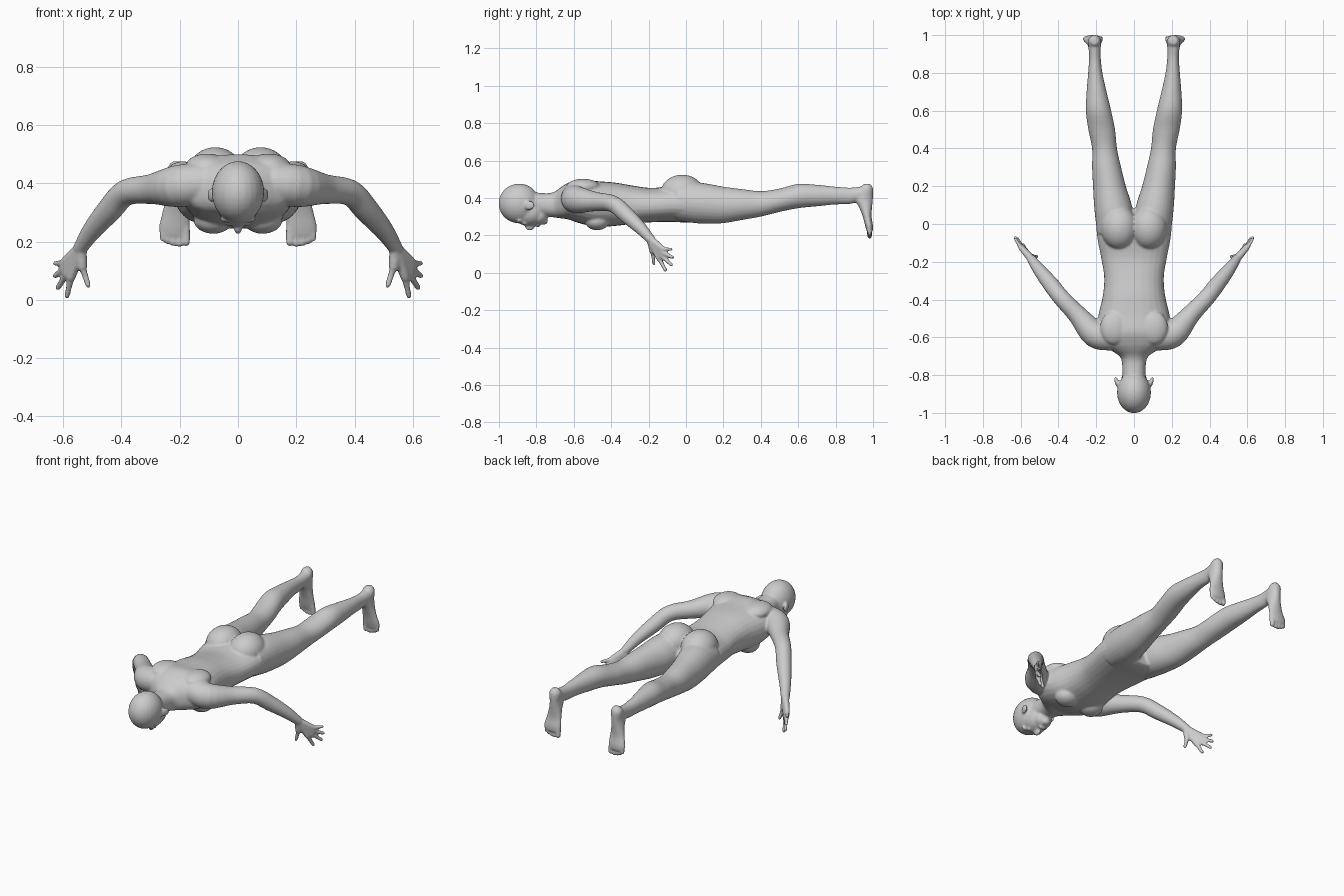
import bpy, bmesh, math
from mathutils import Vector, Matrix

cube = bpy.data.objects.get("Cube")
if cube:
    bpy.data.objects.remove(cube)

bm = bmesh.new()
SIDES = 28


def spline(rows, steps=4):
    """Catmull-Rom interpolation through rows of numbers."""
    out = []
    for i in range(len(rows) - 1):
        a, b = rows[max(i - 1, 0)], rows[i]
        c, d = rows[i + 1], rows[min(i + 2, len(rows) - 1)]
        for k in range(steps):
            t = k / steps
            out.append([0.5 * (2 * q + (r - p) * t + (2 * p - 5 * q + 4 * r - s) * t * t
                               + (3 * q - p - 3 * r + s) * t ** 3)
                        for p, q, r, s in zip(a, b, c, d)])
    return out + [list(rows[-1])]


def skin(rings):
    """Join rings of points into a closed shell."""
    loops = [[bm.verts.new(p) for p in ring] for ring in rings]
    for a, b in zip(loops, loops[1:]):
        for i in range(len(a)):
            j = (i + 1) % len(a)
            bm.faces.new((a[i], a[j], b[j], b[i]))
    bm.faces.new(loops[0])
    bm.faces.new(loops[-1])


def loft(rows, side=1, upright=False, power=1.0):
    """Rows: station, centre x, half width, high edge, low edge."""
    rings = []
    for at, cx, w, hi, lo in spline(rows):
        ring = []
        for i in range(SIDES):
            a = math.tau * i / SIDES
            c, s = math.cos(a), math.sin(a)
            x = side * (cx + w * math.copysign(abs(c) ** power, c))
            v = (hi + lo) / 2 + (hi - lo) / 2 * math.copysign(abs(s) ** power, s)
            ring.append((x, v, at) if upright else (x, at, v))
        rings.append(ring)
    skin(rings)


def ball(center, radii, side=1, tilt=0):
    m = (Matrix.Translation((side * center[0], center[1], center[2]))
         @ Matrix.Rotation(side * tilt, 4, 'Z') @ Matrix.Diagonal((*radii, 1)))
    bmesh.ops.create_uvsphere(bm, u_segments=24, v_segments=16, radius=1, matrix=m)


def tube(rows, side=1):
    """Rows: x, y, z, radius; rounded at both ends."""
    pts = spline(rows)
    rings = []
    for i, (x, y, z, r) in enumerate(pts):
        p, q = pts[max(i - 1, 0)], pts[min(i + 1, len(pts) - 1)]
        turn = (Vector(q[:3]) - Vector(p[:3])).to_track_quat('Z', 'Y')
        ring = []
        for k in range(SIDES):
            a = math.tau * k / SIDES
            v = Vector((x, y, z)) + turn @ Vector((r * math.cos(a), r * math.sin(a), 0))
            ring.append((side * v.x, v.y, v.z))
        rings.append(ring)
    skin(rings)
    for x, y, z, r in (rows[0], rows[-1]):
        ball((x, y, z), (r, r, r), side)


# Neck, chest, waist and hips
loft([(-.82, 0, .060, .43, .31), (-.74, 0, .063, .425, .30), (-.70, 0, .077, .435, .295),
      (-.665, 0, .130, .46, .29), (-.63, 0, .185, .48, .285), (-.57, 0, .198, .50, .265),
      (-.48, 0, .188, .49, .245), (-.38, 0, .165, .482, .25), (-.28, 0, .158, .465, .262),
      (-.18, 0, .174, .453, .27), (-.08, 0, .193, .465, .272), (0, 0, .198, .465, .268),
      (.05, 0, .17, .43, .27), (.08, 0, .11, .39, .28)], power=.88)

# Head: skull, face, jaw, chin, nose and lips
ball((0, -.892, .37), (.09, .11, .106))
ball((0, -.84, .322), (.07, .09, .072))
ball((0, -.79, .305), (.054, .05, .05))
ball((0, -.76, .277), (.025, .022, .02))
ball((0, -.835, .247), (.014, .026, .022))
ball((0, -.792, .255), (.024, .012, .012))

leg = [(-.05, .10, .095, .475, .28), (.05, .105, .102, .483, .265), (.12, .115, .098, .475, .262),
       (.2, .13, .087, .46, .265), (.3, .145, .077, .447, .282), (.4, .156, .066, .436, .30),
       (.5, .171, .071, .45, .325), (.6, .188, .067, .475, .345), (.7, .198, .053, .47, .355),
       (.8, .205, .038, .46, .365), (.88, .207, .031, .455, .368), (.95, .209, .033, .462, .39),
       (.985, .209, .030, .455, .40)]
foot = [(.475, .209, .018, .985, .95), (.45, .209, .034, 1, .93), (.40, .209, .034, 1, .90),
        (.35, .211, .038, .995, .925), (.30, .214, .046, .992, .945), (.25, .218, .054, 1, .958),
        (.22, .218, .050, .998, .967)]
toes = [(.178, .184, .014), (.201, .180, .011), (.222, .184, .011),
        (.242, .191, .0105), (.260, .201, .010)]
arm = [(.13, -.60, .40, .07), (.21, -.58, .39, .072), (.30, -.48, .38, .051),
       (.385, -.39, .368, .045), (.44, -.32, .31, .043), (.50, -.245, .24, .034),
       (.54, -.19, .18, .025)]
wrist = (.54, -.19, .18, .021)
# Each finger: knuckle, then tip
fingers = [((.573, -.145, .078, .016), (.587, -.11, .014, .010)),
           ((.588, -.128, .088, .016), (.618, -.078, .042, .010)),
           ((.597, -.121, .106, .016), (.628, -.072, .082, .010)),
           ((.600, -.124, .128, .014), (.628, -.080, .125, .009)),
           ((.535, -.178, .115, .018), (.514, -.172, .050, .010))]

for side in (1, -1):
    # Ears, eyes and brows
    ball((.091, -.838, .36), (.011, .030, .025), side, -.3)
    ball((.032, -.862, .267), (.016, .014, .014), side)
    ball((.032, -.89, .278), (.03, .014, .014), side)
    # Chest, shoulder blades and buttocks
    ball((.085, -.475, .275), (.068, .065, .048), side)
    ball((.105, -.55, .46), (.075, .09, .042), side)
    ball((.078, -.02, .43), (.098, .115, .094), side)
    # Legs and feet
    loft(leg, side)
    loft(foot, side, upright=True)
    for x, tip, r in toes:
        tube([(x, .978, .25, r), (x, .982, tip + r, r)], side)
    # Arms and hands
    tube(arm, side)
    for knuckle, tip in fingers:
        middle = [(a + b) / 2 for a, b in zip(knuckle, tip)]
        middle[3] = tip[3] + .001
        tube([wrist, knuckle], side)
        tube([[*knuckle[:3], tip[3] + .003], middle, tip], side)

# One continuous skin over all the parts
bmesh.ops.recalc_face_normals(bm, faces=bm.faces)
mesh = bpy.data.meshes.new("body")
bm.to_mesh(mesh)
bm.free()
body = bpy.data.objects.new("body", mesh)
bpy.context.collection.objects.link(body)

remesh = body.modifiers.new("merge_parts", 'REMESH')
remesh.mode = 'VOXEL'
remesh.voxel_size = .006
remesh.use_smooth_shade = True
relax = body.modifiers.new("soften_joins", 'SMOOTH')
relax.factor = .5
relax.iterations = 6

# Plain grey skin
grey = bpy.data.materials.new("plain_grey")
grey.use_nodes = True
colour = (.6, .6, .6, 1)
grey.diffuse_color = colour
grey.node_tree.nodes["Principled BSDF"].inputs["Base Color"].default_value = colour
mesh.materials.append(grey)
